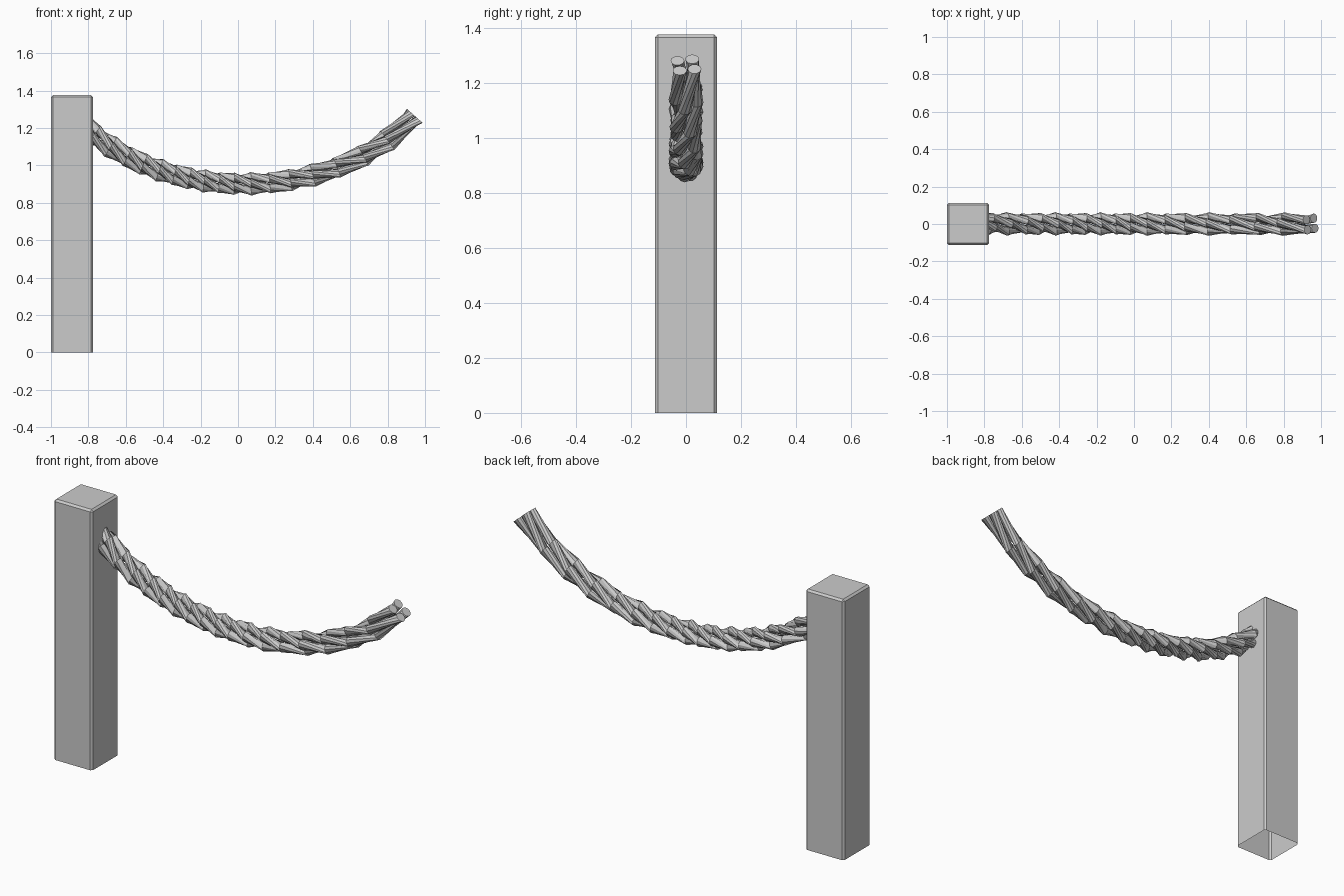
import bpy, bmesh
from math import sin, cos, pi, radians
from mathutils import Vector

if "Cube" in bpy.data.objects:
    bpy.data.objects.remove(bpy.data.objects["Cube"])


def finish(bm, name):
    bmesh.ops.recalc_face_normals(bm, faces=bm.faces)
    mesh = bpy.data.meshes.new(name)
    bm.to_mesh(mesh)
    bm.free()
    obj = bpy.data.objects.new(name, mesh)
    bpy.context.collection.objects.link(obj)
    return obj


# Square post: chamfered sides and top, open underneath
bm = bmesh.new()
bmesh.ops.create_cube(bm, size=1)
for v in bm.verts:
    v.co = Vector((v.co.x * 0.225 - 0.8875, v.co.y * 0.225, (v.co.z + 0.5) * 1.375))
edges = [e for e in bm.edges if max(v.co.z for v in e.verts) > 0.1]
bmesh.ops.bevel(bm, geom=edges, offset=0.01, segments=1, affect='EDGES')
bottom = [f for f in bm.faces if all(v.co.z < 0.001 for v in f.verts)]
bmesh.ops.delete(bm, geom=bottom, context='FACES_ONLY')
finish(bm, "post")

# Sagging centre line of the rope
P = [Vector((-0.87, 0, 1.26)), Vector((-0.45, 0, 0.79)),
     Vector((0.5, 0, 0.77)), Vector((0.945, 0, 1.265))]


def point(t):
    s = 1 - t
    return P[0] * s**3 + P[1] * 3 * s * s * t + P[2] * 3 * s * t * t + P[3] * t**3


def tangent(t):
    s = 1 - t
    return ((P[1] - P[0]) * s * s + (P[2] - P[1]) * 2 * s * t + (P[3] - P[2]) * t * t).normalized()


def t_at(x):
    lo, hi = 0.0, 1.0
    for _ in range(40):
        mid = (lo + hi) / 2
        if point(mid).x < x:
            lo = mid
        else:
            hi = mid
    return lo


# Twist stations, closer together where the rope is wound tighter
stations = [-0.87, -0.77, -0.68, -0.59, -0.505, -0.42, -0.34, -0.26, -0.18,
            -0.10, -0.02, 0.07, 0.17, 0.28, 0.40, 0.53, 0.67, 0.80, 0.945]
LAY, RADIUS, SIDES, STEP = 0.0385, 0.025, 10, radians(60)

# Four twisted strands
for k in range(4):
    bm = bmesh.new()
    rings = []
    for i, x in enumerate(stations):
        t = t_at(x)
        c, tan = point(t), tangent(t)
        front = Vector((0, -1, 0))
        down = Vector((tan.z, 0, -tan.x))
        phi = radians(-36) + k * pi / 2 + (i - len(stations) + 1) * STEP
        ring = []
        for j in range(SIDES):
            a = phi + 2 * pi * j / SIDES
            ring.append(bm.verts.new(
                c + front * (LAY * cos(phi) + RADIUS * cos(a))
                + down * (LAY * sin(phi) + RADIUS * sin(a))))
        rings.append(ring)
    for r0, r1 in zip(rings, rings[1:]):
        for j in range(SIDES):
            n = (j + 1) % SIDES
            bm.faces.new((r0[j], r0[n], r1[n], r1[j]))
    bm.faces.new(rings[0])
    bm.faces.new(rings[-1])
    finish(bm, f"rope_strand_{k + 1}")
